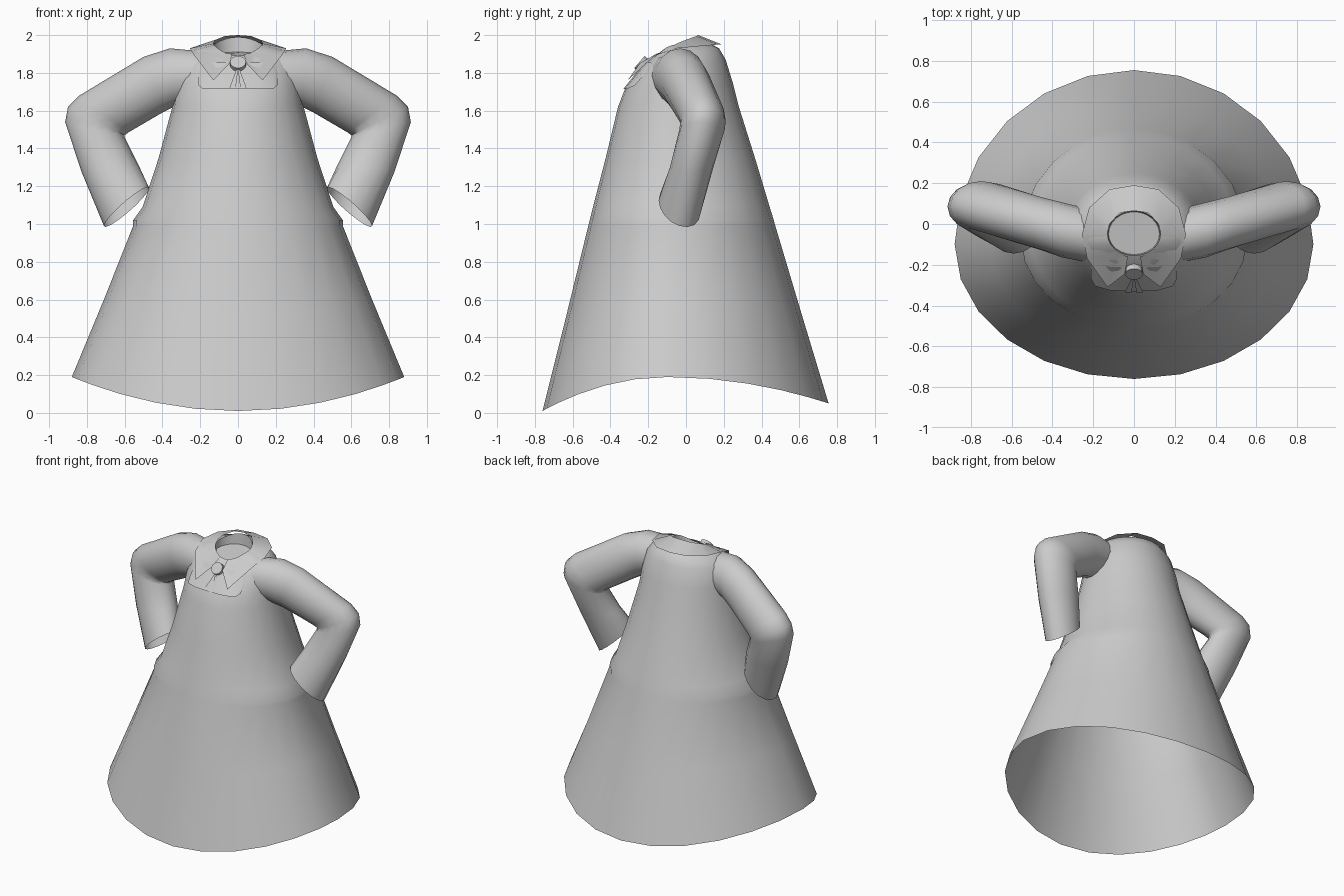
import bpy, math
from mathutils import Vector

if "Cube" in bpy.data.objects:
    bpy.data.objects.remove(bpy.data.objects["Cube"], do_unlink=True)

cloth = bpy.data.materials.new("plain_grey_cloth")
cloth.use_nodes = True
GREY = (0.6, 0.6, 0.6, 1)
cloth.diffuse_color = GREY
cloth.node_tree.nodes["Principled BSDF"].inputs["Base Color"].default_value = GREY


def finish(obj, angle=50):
    obj.data.materials.append(cloth)
    bpy.ops.object.select_all(action="DESELECT")
    obj.select_set(True)
    bpy.context.view_layer.objects.active = obj
    bpy.ops.object.shade_smooth_by_angle(angle=math.radians(angle))
    return obj


def loft(name, rows, closed=True, cap=False, mirror=False):
    """Skin a list of equally long point rows."""
    n = len(rows[0])
    verts = [p for row in rows for p in row]
    faces = []
    for r in range(len(rows) - 1):
        for i in range(n if closed else n - 1):
            j = (i + 1) % n
            faces.append((r * n + i, r * n + j, (r + 1) * n + j, (r + 1) * n + i))
    if cap:
        faces.append(tuple(range(len(verts) - n, len(verts))))
    mesh = bpy.data.meshes.new(name)
    mesh.from_pydata(verts, [], faces)
    mesh.update()
    obj = bpy.data.objects.new(name, mesh)
    bpy.context.collection.objects.link(obj)
    if mirror:
        mod = obj.modifiers.new("mirror", "MIRROR")
        mod.use_clip = True
    return finish(obj)


def dress_ring(half_width, mid_y, front, side_z, back, n=24):
    """Ellipse with separate front and back depths; front, back = (y, z)."""
    ring = []
    for k in range(n):
        a = 2 * math.pi * k / n
        c = math.cos(a)
        y, z = back if c > 0 else front
        ring.append((-half_width * math.sin(a),
                     mid_y + (y - mid_y) * abs(c),
                     side_z + (z - side_z) * c * c))
    return ring


# Flared dress body, from hem to neckline, with a shallow neck floor
body = [
    dress_ring(0.88, -0.10, (-0.76, 0.01), 0.19, (0.755, 0.05)),
    dress_ring(0.71, -0.09, (-0.63, 0.53), 0.60, (0.61, 0.53)),
    dress_ring(0.555, -0.07, (-0.515, 1.0), 0.99, (0.47, 1.0)),
    dress_ring(0.555, -0.07, (-0.51, 1.02), 1.02, (0.465, 1.02)),
    dress_ring(0.505, -0.06, (-0.49, 1.10), 1.09, (0.44, 1.10)),
    dress_ring(0.42, -0.05, (-0.425, 1.35), 1.35, (0.365, 1.35)),
    dress_ring(0.345, -0.05, (-0.36, 1.62), 1.63, (0.28, 1.62)),
    dress_ring(0.33, -0.05, (-0.325, 1.71), 1.74, (0.25, 1.74)),
    dress_ring(0.30, -0.05, (-0.25, 1.81), 1.86, (0.21, 1.87)),
    dress_ring(0.24, -0.05, (-0.20, 1.86), 1.925, (0.175, 1.93)),
    dress_ring(0.13, -0.05, (-0.155, 1.89), 1.95, (0.065, 1.99)),
    dress_ring(0.125, -0.05, (-0.15, 1.87), 1.90, (0.06, 1.91)),
]
loft("dress_body", body, cap=True)

# Bent sleeves: outer (x, z), inner (x, z), mid y, half depth, cuff slant
sleeve_steps = [
    ((0.20, 1.915), (0.22, 1.66), -0.06, 0.13, 0),
    ((0.36, 1.93), (0.34, 1.62), -0.03, 0.135, 0),
    ((0.50, 1.885), (0.40, 1.59), 0.0, 0.13, 0),
    ((0.84, 1.68), (0.58, 1.485), 0.08, 0.125, 0),
    ((0.90, 1.62), (0.60, 1.47), 0.09, 0.12, 0),
    ((0.915, 1.54), (0.60, 1.46), 0.085, 0.12, 0),
    ((0.83, 1.28), (0.53, 1.32), 0.03, 0.115, 0),
    ((0.71, 0.99), (0.47, 1.19), -0.035, 0.11, 0.035),
]


def sleeve_ring(outer, inner, y, depth, slant, n=16):
    o, i = Vector((outer[0], y, outer[1])), Vector((inner[0], y, inner[1]))
    across, deep = (o - i) / 2, Vector((0, depth, -slant))
    return [(o + i) / 2 + across * math.cos(2 * math.pi * k / n)
            + deep * math.sin(2 * math.pi * k / n) for k in range(n)]


for name, s in (("left_sleeve", 1), ("right_sleeve", -1)):
    rings = [[(s * p.x, p.y, p.z) for p in sleeve_ring(*step)][::-s]
             for step in sleeve_steps]
    loft(name, rings)

# Pointed collar, half modelled and mirrored
collar_inner = [(0, 0.065, 2.0), (0.07, 0.055, 1.995), (0.12, 0, 1.975), (0.132, -0.05, 1.955),
                (0.12, -0.10, 1.925), (0.08, -0.145, 1.905), (0.03, -0.16, 1.9)]
collar_outer = [(0, 0.19, 1.95), (0.12, 0.17, 1.95), (0.22, 0.08, 1.942), (0.255, -0.05, 1.93),
                (0.23, -0.17, 1.89), (0.13, -0.31, 1.76), (0.045, -0.245, 1.85)]
loft("collar", [collar_outer, collar_inner], closed=False, mirror=True)

# Chest bib under the collar
bib_low = [(0, -0.332, 1.715), (0.12, -0.325, 1.715), (0.19, -0.305, 1.718), (0.21, -0.27, 1.735)]
bib_top = [(0, -0.215, 1.86), (0.12, -0.21, 1.855), (0.19, -0.19, 1.855), (0.21, -0.17, 1.85)]
loft("chest_bib", [bib_low, bib_top], closed=False, mirror=True)

# Two ribbon tails below the button
loft("ribbon_tails", [[(0.012, -0.335, 1.72), (0.045, -0.335, 1.72)],
                      [(0, -0.26, 1.82), (0.008, -0.26, 1.82)]], closed=False, mirror=True)

# Round button at the throat
bpy.ops.mesh.primitive_cylinder_add(vertices=16, radius=0.042, depth=0.03,
                                    location=(0, -0.235, 1.848), rotation=(math.radians(50), 0, 0))
button = bpy.context.object
button.name = "throat_button"
finish(button, 30)
